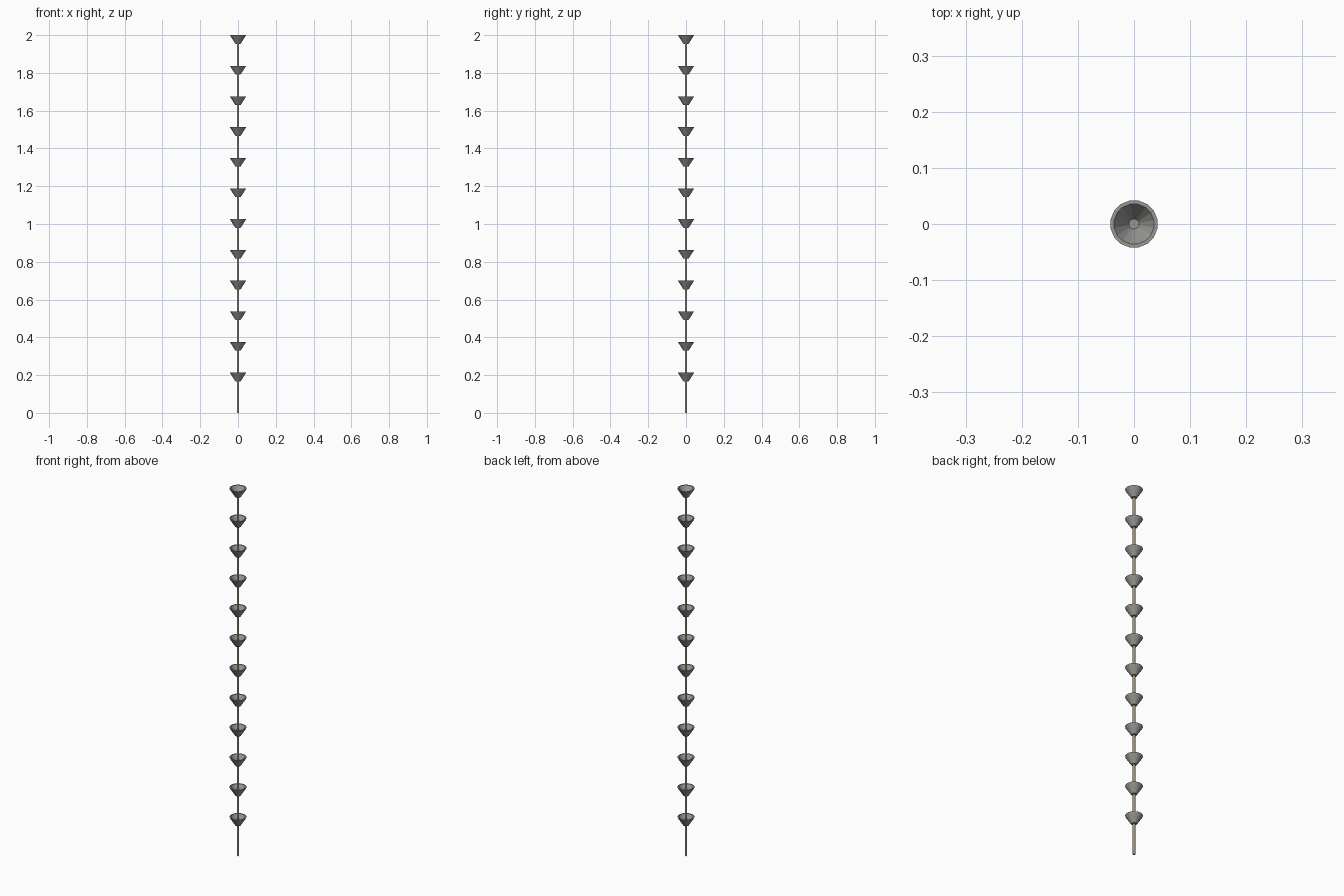
import bpy, bmesh, math

if "Cube" in bpy.data.objects:
    bpy.data.objects.remove(bpy.data.objects["Cube"])

CUPS = 12
TOP, LOWEST = 2.0, 0.213


def material(name, color):
    mat = bpy.data.materials.new(name)
    mat.diffuse_color = color
    mat.use_nodes = True
    mat.node_tree.nodes["Principled BSDF"].inputs["Base Color"].default_value = mat.diffuse_color
    return mat


def lathe(name, profile, sides, mat):
    """Revolve (radius, z) points around the z axis."""
    bm = bmesh.new()
    rings = []
    for r, z in profile:
        if r == 0:
            rings.append([bm.verts.new((0, 0, z))] * sides)
        else:
            angles = [2 * math.pi * (i + 0.5) / sides for i in range(sides)]
            rings.append([bm.verts.new((r * math.cos(a), r * math.sin(a), z))
                          for a in angles])
    for a, b in zip(rings, rings[1:]):
        for i in range(sides):
            j = (i + 1) % sides
            bm.faces.new(list(dict.fromkeys((a[i], a[j], b[j], b[i]))))
    bmesh.ops.recalc_face_normals(bm, faces=bm.faces)
    mesh = bpy.data.meshes.new(name)
    bm.to_mesh(mesh)
    bm.free()
    mesh.materials.append(mat)
    obj = bpy.data.objects.new(name, mesh)
    bpy.context.collection.objects.link(obj)
    return obj


metal = material("dark_metal", (0.31, 0.31, 0.295, 1))
bronze = material("bronze", (0.38, 0.31, 0.22, 1))

# open funnel cup with a flat rim, hung at even spacing
cup_profile = [(0, -0.046), (0.014, -0.046), (0.042, -0.003),
               (0.0425, 0), (0.036, 0), (0.009, -0.040), (0, -0.040)]
first = lathe("cup_01", cup_profile, 16, metal)
first.location.z = TOP
for n in range(1, CUPS):
    cup = bpy.data.objects.new(f"cup_{n + 1:02d}", first.data)
    cup.location.z = TOP - n * (TOP - LOWEST) / (CUPS - 1)
    bpy.context.collection.objects.link(cup)

# central hanging rod, ending under the top cup
rod_top = TOP - 0.043
lathe("hanging_rod", [(0, 0), (0.006, 0), (0.006, rod_top), (0, rod_top)], 12, bronze)
